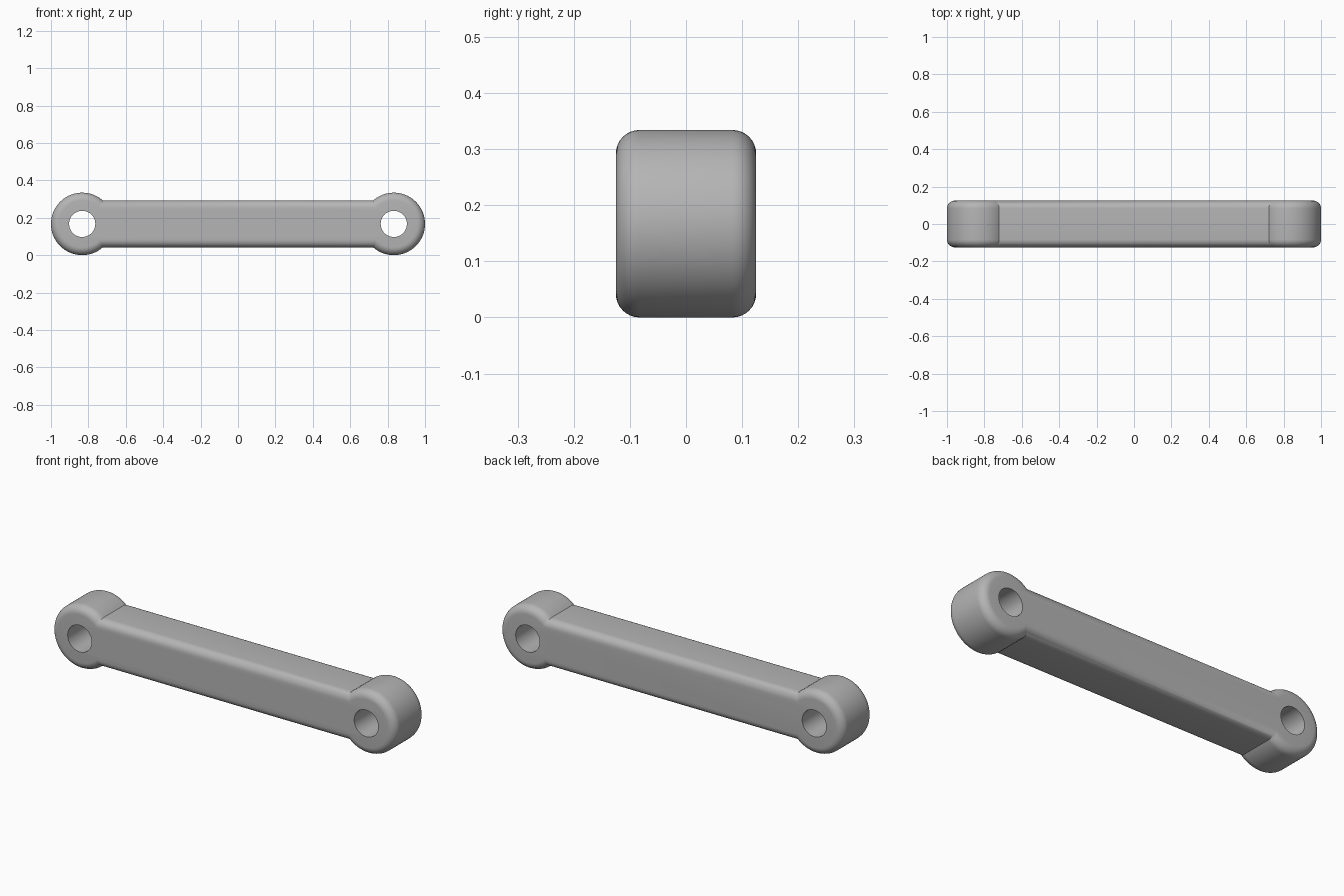
import bpy
import bmesh
import math

cube = bpy.data.objects.get("Cube")
if cube:
    bpy.data.objects.remove(cube, do_unlink=True)

END_X, END_R, HOLE_R = 0.833, 0.167, 0.07
BAR_H, DEPTH, ROUND = 0.125, 0.125, 0.042
ARC_STEPS, ROUND_STEPS = 64, 8


def outline(inset):
    """Two round ends joined by a straight bar, shrunk by the inset."""
    r, h = END_R - inset, BAR_H - inset
    start = math.asin(h / r)
    sweep = 2 * (math.pi - start)
    points = []
    for side in (1, -1):
        for i in range(ARC_STEPS + 1):
            a = start - math.pi + sweep * i / ARC_STEPS
            points.append((side * (END_X + r * math.cos(a + math.pi - start - sweep / 2)),
                           side * r * math.sin(a + math.pi - start - sweep / 2)))
    return points


# Metal colour
metal = bpy.data.materials.new("grey metal")
metal.use_nodes = True
grey = (0.46, 0.46, 0.46, 1)
metal.diffuse_color = grey
metal.node_tree.nodes["Principled BSDF"].inputs["Base Color"].default_value = grey

# Link body: stacked outlines with rounded front and back rims
steps = [math.pi / 2 * i / ROUND_STEPS for i in range(ROUND_STEPS + 1)]
half = [(ROUND * (1 - math.cos(a)), DEPTH - ROUND * (1 - math.sin(a))) for a in steps]
layers = [(t, -y) for t, y in reversed(half)] + half
bm = bmesh.new()
rings = [[bm.verts.new((x, y, z + END_R)) for x, z in outline(t)] for t, y in layers]
for a, b in zip(rings, rings[1:]):
    for i in range(len(a)):
        j = (i + 1) % len(a)
        bm.faces.new((a[i], a[j], b[j], b[i]))
bm.faces.new(rings[0])
bm.faces.new(rings[-1])
bmesh.ops.recalc_face_normals(bm, faces=bm.faces)
mesh = bpy.data.meshes.new("link_arm")
bm.to_mesh(mesh)
bm.free()
mesh.materials.append(metal)
arm = bpy.data.objects.new("link_arm", mesh)
bpy.context.collection.objects.link(arm)

# Pin holes through both ends
for side, name in ((1, "left"), (-1, "right")):
    bpy.ops.mesh.primitive_cylinder_add(vertices=64, radius=HOLE_R, depth=1,
                                        location=(side * END_X, 0, END_R),
                                        rotation=(math.pi / 2, 0, 0))
    cutter = bpy.context.object
    cutter.name = name + "_hole_cutter"
    cutter.data.materials.append(metal)
    cutter.hide_render = True
    cut = arm.modifiers.new(name + "_hole", 'BOOLEAN')
    cut.operation = 'DIFFERENCE'
    cut.solver = 'EXACT'
    cut.object = cutter
    bpy.ops.object.select_all(action='DESELECT')
    arm.select_set(True)
    bpy.context.view_layer.objects.active = arm
    bpy.ops.object.modifier_apply(modifier=cut.name)
    bpy.data.objects.remove(cutter, do_unlink=True)

bpy.ops.object.shade_smooth_by_angle(angle=math.radians(30))
